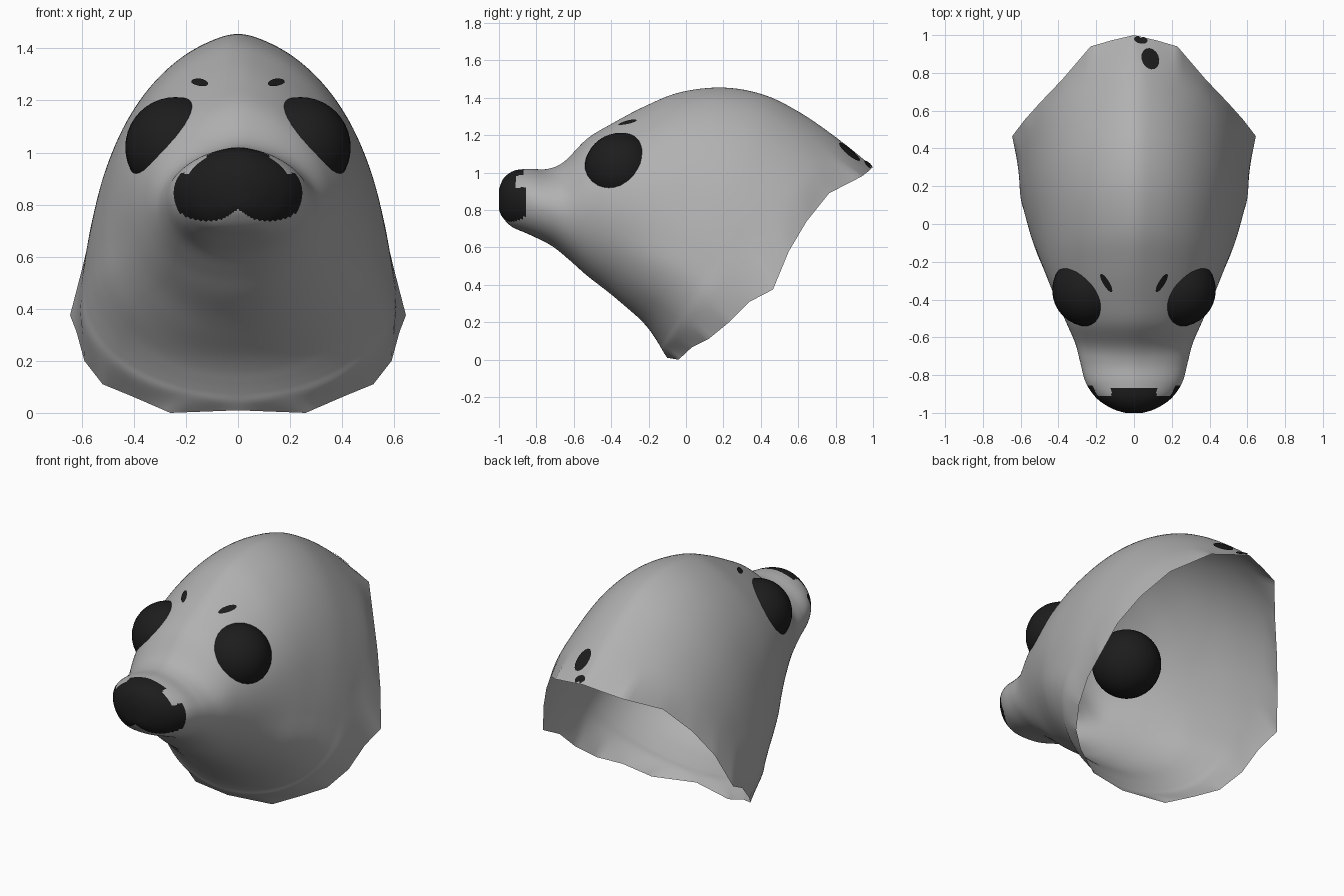
import bpy, bmesh, math
from mathutils import Vector
from mathutils.bvhtree import BVHTree

if "Cube" in bpy.data.objects:
    bpy.data.objects.remove(bpy.data.objects["Cube"])


def material(name, rgb):
    m = bpy.data.materials.new(name)
    m.diffuse_color = (*rgb, 1)
    m.use_nodes = True
    m.node_tree.nodes["Principled BSDF"].inputs["Base Color"].default_value = m.diffuse_color
    return m


GREY = material("grey fur", (0.44, 0.44, 0.44))
BLACK = material("soft black", (0.012, 0.012, 0.012))


def make_object(name, bm, mats):
    me = bpy.data.meshes.new(name)
    bm.to_mesh(me)
    for p in me.polygons:
        p.use_smooth = True
    for m in mats:
        me.materials.append(m)
    ob = bpy.data.objects.new(name, me)
    bpy.context.collection.objects.link(ob)
    return ob


def spline(a, b, c, d, t):
    return 0.5 * (2 * b + (c - a) * t + (2 * a - 5 * b + 4 * c - d) * t * t
                  + (3 * b - a - 3 * c + d) * t ** 3)


# Head sections from nose to neck: top y, top z, bottom y, bottom z,
# half width, upper and lower roundness, blend towards the bell-shaped neck
SECTIONS = [
    (-1.00, 0.91, -1.00, 0.80, 0.045, 1.0, 0.9, 0),
    (-0.975, 0.97, -0.98, 0.76, 0.115, 1.0, 0.8, 0),
    (-0.92, 1.01, -0.93, 0.71, 0.195, 1.1, 0.75, 0),
    (-0.84, 1.02, -0.84, 0.67, 0.255, 1.2, 0.75, 0),
    (-0.74, 1.02, -0.72, 0.61, 0.285, 1.25, 0.85, 0),
    (-0.65, 1.06, -0.62, 0.53, 0.31, 1.25, 0.9, 0),
    (-0.53, 1.18, -0.53, 0.45, 0.355, 1.2, 0.9, 0),
    (-0.40, 1.26, -0.42, 0.365, 0.41, 1.2, 0.9, 0.1),
    (-0.22, 1.355, -0.33, 0.29, 0.465, 1.3, 0.85, 0.4),
    (-0.03, 1.43, -0.25, 0.22, 0.51, 1.4, 0.8, 0.8),
    (0.20, 1.455, -0.20, 0.165, 0.542, 1, 1, 1),
    (0.42, 1.415, -0.165, 0.115, 0.568, 1, 1, 1),
    (0.62, 1.315, -0.14, 0.075, 0.588, 1, 1, 1),
    (0.82, 1.175, -0.12, 0.04, 0.605, 1, 1, 1),
]
# Ragged edge of the neck opening, one half from top to bottom
NECK = [(0, 1, 1.03), (.12, .972, 1.005), (.23, .94, .98), (.38, .765, .89),
        (.495, .645, .74), (.58, .55, .58), (.645, .465, .375), (.62, .34, .31),
        (.59, .23, .2), (.52, .12, .11), (.41, .03, .065), (.26, -.04, 0),
        (0, -.1, .01)]
HALF, SUB = 12, 6


def bell(s):
    peak = (math.pi / 2 / 1.9) ** 2
    if s < peak:
        return math.sin(1.9 * math.sqrt(s)) ** 1.25
    return math.sqrt(max(0, 1 - ((s - peak) / (1 - peak)) ** 2))


def half_ring(yt, zt, yb, zb, w, et, eb, mix):
    pts = []
    for i in range(HALF + 1):
        a = math.pi * i / HALF
        s = (1 - math.cos(a)) / 2
        oval = max(math.sin(a), 0) ** (et if i <= HALF / 2 else eb)
        x = w * (oval * (1 - mix) + bell(s) * mix)
        pts.append(Vector((x if 0 < i < HALF else 0,
                           yt + (yb - yt) * s, zt + (zb - zt) * s)))
    return pts


def full_ring(half, straight=False):
    ring = half + [Vector((-p.x, p.y, p.z)) for p in half[-2:0:-1]]
    n, out = len(ring), []
    for i in range(n):
        a, b, c, d = (ring[(i + k) % n] for k in (-1, 0, 1, 2))
        for k in range(SUB):
            out.append(b.lerp(c, k / SUB) if straight else spline(a, b, c, d, k / SUB))
    return out


coarse = [full_ring(half_ring(*s)) for s in SECTIONS]
coarse.append(full_ring([Vector(p) for p in NECK], True))
rings = []
last = len(coarse) - 1
for j in range(last):
    four = [coarse[min(max(j + d, 0), last)] for d in (-1, 0, 1, 2)]
    for k in range(SUB):
        rings.append([spline(*p, k / SUB) for p in zip(*four)])
rings.append(coarse[-1])

# Head shell, open at the neck
bm = bmesh.new()
rows = [[bm.verts.new(p) for p in r] for r in rings]
n = len(rows[0])
for a, b in zip(rows, rows[1:]):
    for i in range(n):
        bm.faces.new((a[i], a[(i + 1) % n], b[(i + 1) % n], b[i]))
tip = bm.verts.new((0, -1.0, 0.855))
for i in range(n):
    bm.faces.new((tip, rows[0][(i + 1) % n], rows[0][i]))
bmesh.ops.recalc_face_normals(bm, faces=bm.faces)
bm.normal_update()
if tip.normal.y > 0:
    bmesh.ops.reverse_faces(bm, faces=bm.faces)


# Nose: the front of the muzzle, notched above and rounded into two lobes below
def is_nose(p):
    x = abs(p.x)
    if p.z > 0.92:
        return p.y < -0.91 or (x < 0.12 and p.y < -0.87)
    if p.z > 0.83:
        return p.y < -0.855
    return p.y < -0.85 and ((x - 0.12) / 0.135) ** 2 + ((p.z - 0.83) / 0.093) ** 2 < 1


for f in bm.faces:
    f.material_index = int(is_nose(f.calc_center_median()))
surface = BVHTree.FromBMesh(bm)
make_object("head", bm, [GREY, BLACK])
bm.free()

# Eyes: balls sunk into the head
for side, sx in (("left", -1), ("right", 1)):
    bm = bmesh.new()
    bmesh.ops.create_uvsphere(bm, u_segments=32, v_segments=20, radius=0.193)
    bmesh.ops.translate(bm, verts=bm.verts, vec=(sx * 0.24, -0.35, 1.02))
    make_object(side + "_eye", bm, [BLACK])
    bm.free()


# Fur marks: ovals laid down onto the head from above
def mark(name, x, y, length, width, angle):
    bm = bmesh.new()

    def drop(r, a):
        u, v = r * length * math.cos(a), r * width * math.sin(a)
        px = x + u * math.cos(angle) - v * math.sin(angle)
        py = y + u * math.sin(angle) + v * math.cos(angle)
        hit, normal, _, _ = surface.ray_cast(Vector((px, py, 3)), Vector((0, 0, -1)))
        if hit is None:
            hit, normal, _, _ = surface.find_nearest(Vector((px, py, 1.05)))
        if normal.z < 0:
            normal = -normal
        return bm.verts.new(hit + normal * 0.005)

    centre = drop(0, 0)
    steps = [2 * math.pi * i / 16 for i in range(16)]
    inner, outer = [drop(0.5, a) for a in steps], [drop(1, a) for a in steps]
    for i in range(16):
        k = (i + 1) % 16
        bm.faces.new((centre, inner[i], inner[k]))
        bm.faces.new((inner[i], outer[i], outer[k], inner[k]))
    make_object(name, bm, [BLACK])
    bm.free()


for side, sx in (("left", -1), ("right", 1)):
    mark(side + "_brow_mark", sx * 0.145, -0.31, 0.056, 0.016, math.pi / 2 - sx * 0.55)
mark("back_mark_large", 0.085, 0.872, 0.058, 0.045, math.pi / 2 + 0.4)
mark("back_mark_small", 0.035, 0.972, 0.036, 0.02, -0.2)
